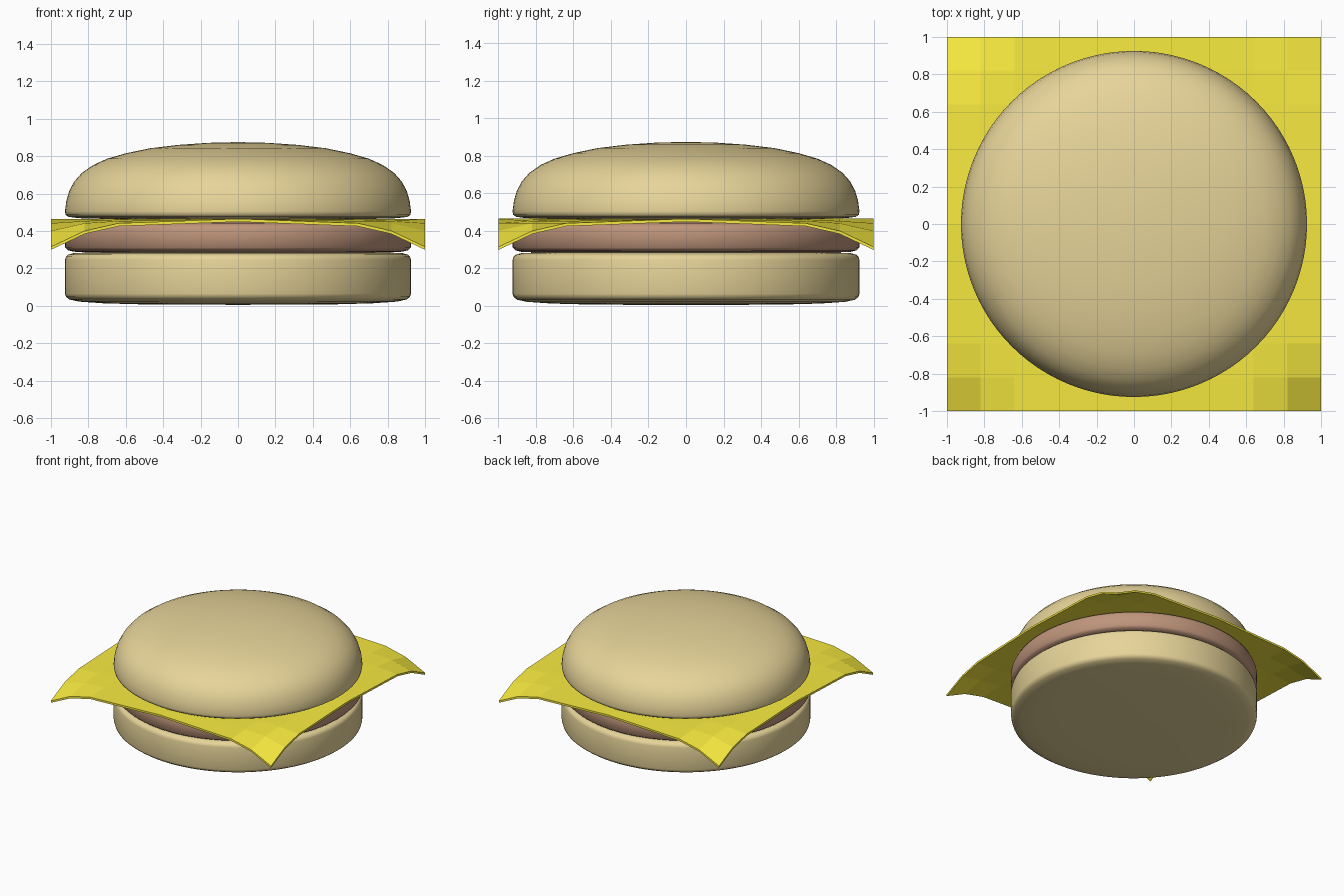
import bpy, bmesh, math

if "Cube" in bpy.data.objects:
    bpy.data.objects.remove(bpy.data.objects["Cube"])


def material(name, rgb):
    m = bpy.data.materials.new(name)
    m.diffuse_color = (*rgb, 1)
    m.use_nodes = True
    m.node_tree.nodes["Principled BSDF"].inputs["Base Color"].default_value = m.diffuse_color
    return m


def finish(name, bm, mat):
    bmesh.ops.recalc_face_normals(bm, faces=bm.faces)
    me = bpy.data.meshes.new(name)
    bm.to_mesh(me)
    bm.free()
    me.materials.append(mat)
    ob = bpy.data.objects.new(name, me)
    bpy.context.collection.objects.link(ob)
    return ob


def lathe(name, profile, mat, steps=96):
    """Spin an (r, z) profile that begins and ends on the axis."""
    bm = bmesh.new()
    verts = [bm.verts.new((r, 0, z)) for r, z in profile]
    edges = [bm.edges.new(p) for p in zip(verts, verts[1:])]
    bmesh.ops.spin(bm, geom=verts + edges, axis=(0, 0, 1), cent=(0, 0, 0),
                   angle=math.tau, steps=steps)
    bmesh.ops.remove_doubles(bm, verts=bm.verts, dist=1e-4)
    ob = finish(name, bm, mat)
    for f in ob.data.polygons:
        f.use_smooth = True
    return ob


def disc(z0, z1):
    """Rounded-edge disc profile."""
    half = [(0, 0), (0.5, 0.002), (0.72, 0.008), (0.85, 0.017),
            (0.9, 0.028), (0.92, 0.043), (0.925, 0.06)]
    top = [(0, 0), (0.8, 0), (0.88, 0.004), (0.908, 0.012), (0.92, 0.023), (0.925, 0.04)]
    return [(r, z0 + h) for r, h in half] + [(r, z1 - h) for r, h in reversed(top)]


bun = material("bun", (0.80, 0.66, 0.32))
meat = material("meat", (0.52, 0.30, 0.20))
yellow = material("cheese", (0.93, 0.82, 0.05))

# Lower bun and patty
lathe("bottom_bun", disc(0.005, 0.285), bun)
lathe("patty", [(0, 0.283), (0.8, 0.285), (0.88, 0.289), (0.91, 0.297),
                (0.925, 0.312), (0.925, 0.41), (0.915, 0.43),
                (0.88, 0.443), (0.8, 0.447), (0, 0.447)], meat)

# Domed upper bun
lathe("top_bun", [(0, 0.462), (0.7, 0.464), (0.85, 0.468), (0.905, 0.475),
                  (0.922, 0.486), (0.925, 0.505), (0.918, 0.56), (0.902, 0.615),
                  (0.875, 0.665), (0.835, 0.71), (0.775, 0.752), (0.70, 0.786),
                  (0.60, 0.815), (0.47, 0.842), (0.32, 0.860), (0.16, 0.871),
                  (0, 0.875)], bun)

# Cheese slice: square sheet whose corners droop
ticks = [-1, -0.82, -0.64, 0, 0.64, 0.82, 1]
droop = {2.0: 0.15, 1.82: 0.065, 1.64: 0.024, 1.46: 0.012, 1.28: 0.004}
bm = bmesh.new()
grid = [[bm.verts.new((x, y, 0.465 - droop.get(round(abs(x) + abs(y), 2), 0)))
         for x in ticks] for y in ticks]
for j in range(6):
    for i in range(6):
        bm.faces.new((grid[j][i], grid[j][i + 1], grid[j + 1][i + 1], grid[j + 1][i]))
ext = bmesh.ops.extrude_face_region(bm, geom=bm.faces[:])
for v in ext["geom"]:
    if isinstance(v, bmesh.types.BMVert):
        v.co.z -= 0.016
base = [f for f in bm.faces if f.calc_area() == 0]
finish("cheese_slice", bm, yellow)
